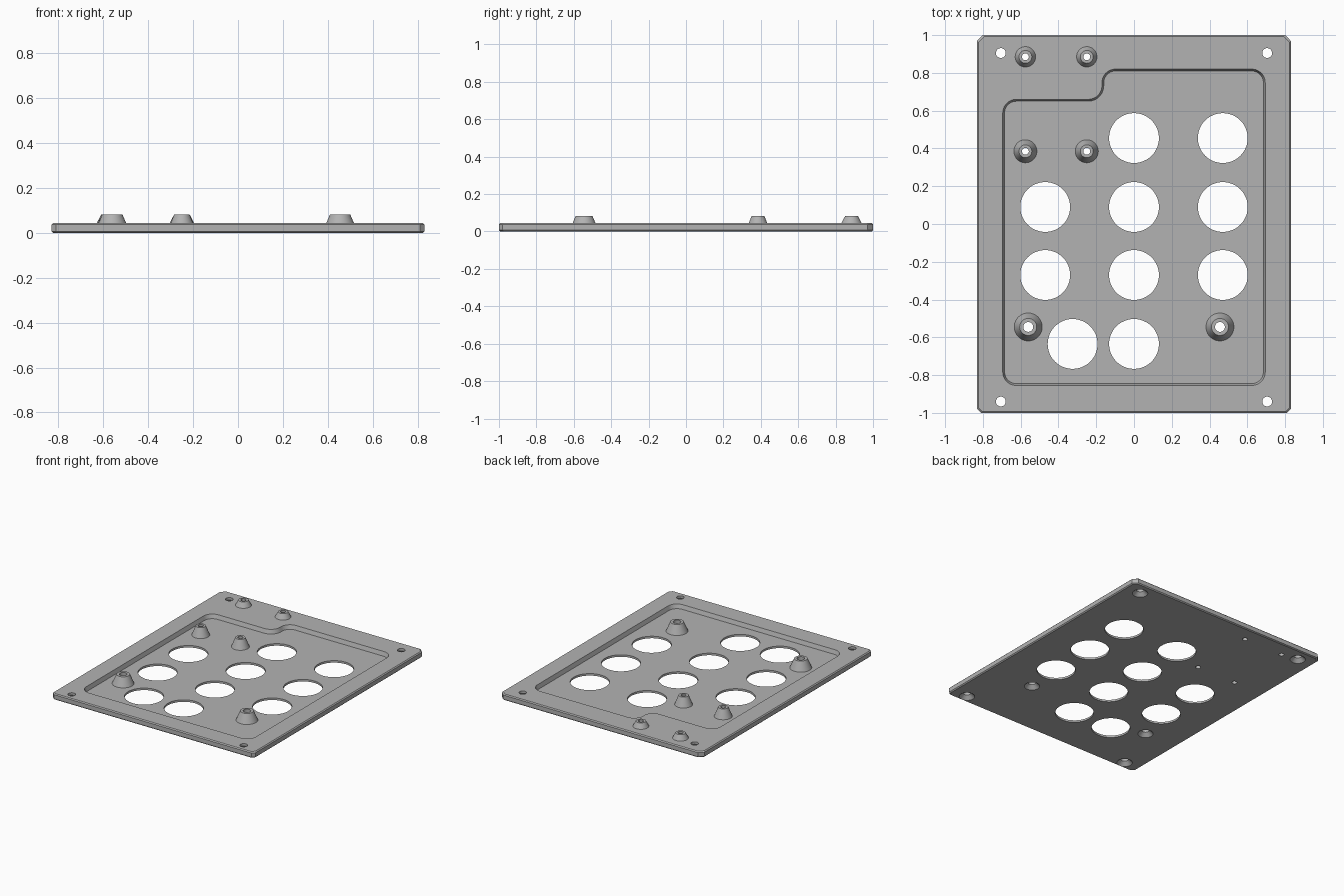
import bpy, bmesh
from math import sin, cos, pi
from mathutils import Vector

if "Cube" in bpy.data.objects:
    bpy.data.objects.remove(bpy.data.objects["Cube"])

THICK, FLOOR, POST_TOP = 0.045, 0.015, 0.083

grey = bpy.data.materials.new("plate_grey")
grey.use_nodes = True
grey.diffuse_color = (0.45, 0.45, 0.45, 1)
grey.node_tree.nodes["Principled BSDF"].inputs["Base Color"].default_value = (0.45, 0.45, 0.45, 1)


def fillet(corners, steps):
    """Outline from (x, y, radius) corners; one step gives a chamfer."""
    out = []
    n = len(corners)
    for i, (x, y, r) in enumerate(corners):
        p = Vector((x, y))
        a = (Vector(corners[i - 1][:2]) - p).normalized() * r
        b = (Vector(corners[(i + 1) % n][:2]) - p).normalized() * r
        for k in range(steps + 1):
            t = k / steps * pi / 2
            out.append(p + a * (1 - sin(t)) + b * (1 - cos(t)))
    return out


def circle(x, y, r, sides=48):
    return [(x + r * cos(2 * pi * i / sides), y + r * sin(2 * pi * i / sides))
            for i in range(sides)]


def plate_outline(d):
    x, y = 0.83 - d, 1 - d
    return fillet([(-x, -y, 0.02), (x, -y, 0.02), (x, y, 0.03), (-x, y, 0.03)], 1)


def recess_outline(d):
    left, right, front = -0.695 + d, 0.695 - d, -0.855 + d
    back, step_y, step_x = 0.82 - d, 0.66 - d, -0.17 + d
    r = 0.072 - d
    return fillet([(left, front, r), (right, front, r), (right, back, r),
                   (step_x, back, r), (step_x, step_y, 0.072 + d), (left, step_y, r)], 10)


def skin(bm, rings, closed=False):
    """Join (outline, z) rings with walls; return the first and last loops."""
    loops = [[bm.verts.new((p[0], p[1], z)) for p in pts] for pts, z in rings]
    pairs = list(zip(loops, loops[1:]))
    if closed:
        pairs.append((loops[-1], loops[0]))
    for lo, hi in pairs:
        for i in range(len(lo)):
            j = (i + 1) % len(lo)
            bm.faces.new((lo[i], lo[j], hi[j], hi[i]))
    return loops[0], loops[-1]


def lathe(bm, x, y, profile, closed=False):
    """Turn an (r, z) profile about a vertical axis."""
    return skin(bm, [(circle(x, y, r), z) for r, z in profile], closed)


def fill(bm, loops):
    """Flat face inside the first loop, with the other loops as holes."""
    edges = [bm.edges.get((loop[i - 1], loop[i])) for loop in loops for i in range(len(loop))]
    bmesh.ops.triangle_fill(bm, edges=edges, use_beauty=True, normal=(0, 0, 1))


def finish(bm, name):
    """Turn the bmesh into an object with smooth walls and sharp edges."""
    bmesh.ops.recalc_face_normals(bm, faces=bm.faces[:])
    mesh = bpy.data.meshes.new(name)
    bm.to_mesh(mesh)
    bm.free()
    mesh.materials.append(grey)
    mesh.shade_smooth()
    mesh.set_sharp_from_angle(angle=pi / 6)
    bpy.context.scene.collection.objects.link(bpy.data.objects.new(name, mesh))


openings = [(x, y) for y in (0.09, -0.27) for x in (-0.47, 0, 0.47)]
openings += [(0, 0.455), (0.47, 0.455), (-0.325, -0.635), (0, -0.635)]
rim_posts = [(-0.575, 0.885), (-0.25, 0.885)]
floor_posts = [(-0.575, 0.385), (-0.25, 0.385)]
large_posts = [(-0.56, -0.545), (0.455, -0.545)]
screws = [(x, y) for x in (-0.705, 0.705) for y in (0.905, -0.94)]

# Plate rim with chamfered edges, and the sunken floor's sloping wall
E = 0.007
plate = bmesh.new()
under, top = skin(plate, [(plate_outline(E), 0), (plate_outline(0), E),
                          (plate_outline(0), THICK - E), (plate_outline(E), THICK)])
floor, lip = skin(plate, [(recess_outline(0.01), FLOOR), (recess_outline(0), THICK)])
under_loops, floor_loops, top_loops = [under], [floor], [top, lip]

# Openings, pin holes and countersunk screw holes
holes = [(openings, [(0.132, 0), (0.132, FLOOR)], floor_loops),
         (floor_posts, [(0.018, 0), (0.018, FLOOR)], floor_loops),
         (large_posts, [(0.053, 0), (0.038, FLOOR)], floor_loops),
         (rim_posts, [(0.018, 0), (0.018, THICK)], top_loops),
         (screws, [(0.053, 0), (0.026, 0.027), (0.026, THICK)], top_loops)]
for places, profile, upper_loops in holes:
    for x, y in places:
        low, high = lathe(plate, x, y, profile)
        under_loops.append(low)
        upper_loops.append(high)
for loops in (under_loops, floor_loops, top_loops):
    fill(plate, loops)
finish(plate, "base_plate")

# Hollow tapered posts
posts = [("rim_post", rim_posts, [(0.018, THICK), (0.054, THICK),
                                  (0.034, POST_TOP), (0.018, POST_TOP)]),
         ("floor_post", floor_posts, [(0.018, FLOOR), (0.061, FLOOR),
                                      (0.034, POST_TOP), (0.018, POST_TOP)]),
         ("large_post", large_posts, [(0.038, FLOOR), (0.074, FLOOR), (0.045, POST_TOP),
                                      (0.026, POST_TOP), (0.026, 0.027)])]
for name, places, profile in posts:
    for x, y in places:
        post = bmesh.new()
        lathe(post, x, y, profile, closed=True)
        finish(post, name)
